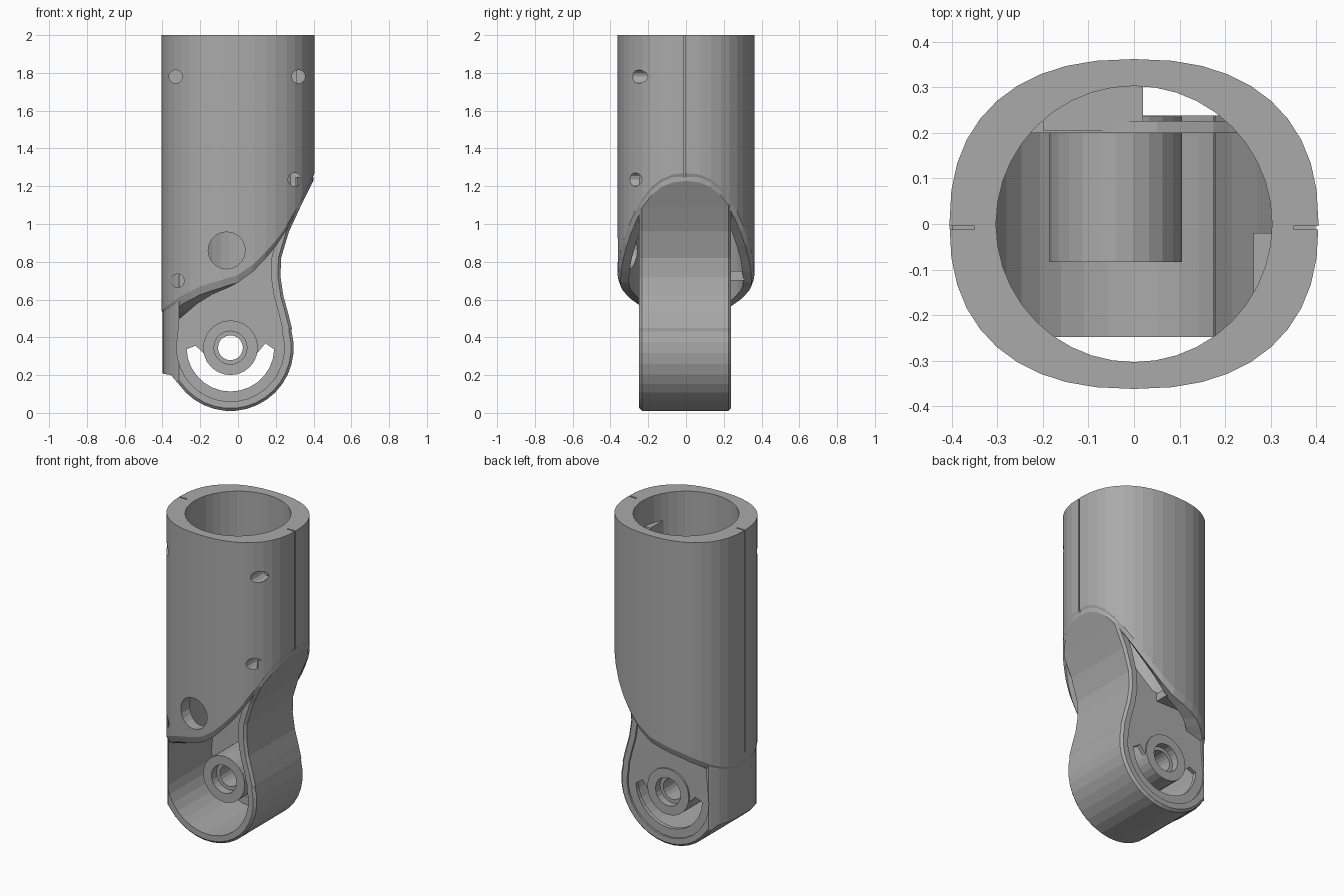
import bpy, bmesh
from math import sin, cos, pi, radians
from mathutils import Matrix

cube = bpy.data.objects.get("Cube")
if cube:
    bpy.data.objects.remove(cube, do_unlink=True)

grey = bpy.data.materials.new("plain_grey")
grey.use_nodes = True
grey.diffuse_color = (0.4, 0.4, 0.4, 1)
grey.node_tree.nodes["Principled BSDF"].inputs["Base Color"].default_value = (0.4, 0.4, 0.4, 1)

PIVOT = (-0.04, 0.345)


def finish(name, bm):
    bmesh.ops.recalc_face_normals(bm, faces=bm.faces)
    mesh = bpy.data.meshes.new(name)
    bm.to_mesh(mesh)
    bm.free()
    mesh.materials.append(grey)
    ob = bpy.data.objects.new(name, mesh)
    bpy.context.collection.objects.link(ob)
    return ob


def prism(name, outline, y0, y1):
    """Extrude an x-z outline along y."""
    bm = bmesh.new()
    face = bm.faces.new([bm.verts.new((x, y0, z)) for x, z in outline])
    new = bmesh.ops.extrude_face_region(bm, geom=[face])["geom"]
    bmesh.ops.translate(bm, vec=(0, y1 - y0, 0),
                        verts=[g for g in new if isinstance(g, bmesh.types.BMVert)])
    return finish(name, bm)


def arc(radius, a0, a1, n, centre=PIVOT):
    angles = [radians(a0 + (a1 - a0) * i / n) for i in range(n + 1)]
    return [(centre[0] + radius * cos(a), centre[1] + radius * sin(a)) for a in angles]


def rod(name, centre, radius, y0, y1, n=20):
    return prism(name, arc(radius, 0, 360, n, centre)[:-1], y0, y1)


def box(name, x0, x1, y0, y1, z0, z1):
    return prism(name, [(x0, z0), (x1, z0), (x1, z1), (x0, z1)], y0, y1)


def apply(ob, mod):
    bpy.context.view_layer.objects.active = ob
    bpy.ops.object.modifier_apply(modifier=mod.name)


def boolean(ob, cutter, operation="DIFFERENCE"):
    cutter.hide_render = True
    mod = ob.modifiers.new("cut", "BOOLEAN")
    mod.operation, mod.solver, mod.object = operation, "EXACT", cutter
    apply(ob, mod)
    bpy.data.objects.remove(cutter, do_unlink=True)


def oval(a, scale=1.0):
    """Rounded, slightly flattened tube outline."""
    def power(v):
        return (abs(v) ** (2 / 2.35)) * (1 if v >= 0 else -1)
    return 0.405 * scale * power(cos(a)), 0.362 * scale * power(sin(a))


SWEEP = [(-0.41, 0.50), (-0.3, 0.58), (-0.2, 0.63), (0, 0.69), (0.1, 0.76),
         (0.2, 0.87), (0.27, 0.97), (0.33, 1.08), (0.41, 1.24)]


def sweep(x):
    """Height of the tube's slanted lower edge."""
    for (xa, za), (xb, zb) in zip(SWEEP, SWEEP[1:]):
        if x <= xb:
            return za + (zb - za) * (x - xa) / (xb - xa)
    return SWEEP[-1][1]


# Sleeve: oval outside, round bore, slanted and chamfered lower edge
bm = bmesh.new()
N = 40
columns = []
for i in range(N):
    a = 2 * pi * i / N
    ox, oy = oval(a)
    lx, ly = oval(a, 0.96)
    ix, iy = 0.303 * cos(a), 0.303 * sin(a)
    z = sweep(ox)
    columns.append([bm.verts.new(p) for p in (
        (ox, oy, 2), (ox, oy, z + 0.04), (lx, ly, z), (ix, iy, z), (ix, iy, 2))])
for i in range(N):
    a, b = columns[i], columns[(i + 1) % N]
    for j in range(5):
        k = (j + 1) % 5
        bm.faces.new((a[j], a[k], b[k], b[j]))
sleeve = finish("sleeve", bm)

# Access hole and screw holes in the front of the sleeve
boolean(sleeve, rod("access_cutter", (-0.06, 0.86), 0.098, -0.5, -0.1))
for x, z in ((-0.33, 1.78), (0.32, 1.78), (0.3, 1.235), (-0.32, 0.7)):
    boolean(sleeve, rod("screw_cutter", (x, z), 0.036, -0.5, -0.12, 12))

# Parting seams on both sides
for x, low in ((0.4, 1.05), (-0.4, 0.6)):
    boolean(sleeve, box("seam_cutter", x - 0.05, x + 0.05, -0.012, -0.004, low, 2.1))
boolean(sleeve, box("seam_step_cutter", 0.33, 0.45, -0.24, -0.004, 1.035, 1.043))

# Knuckle: round end, narrow neck on the right, straight column on the left
neck = [(0.285, 0.45), (0.265, 0.53), (0.24, 0.62), (0.225, 0.72), (0.228, 0.82),
        (0.27, 0.96), (0.33, 1.09), (0.405, 1.24)]
outer = arc(0.335, 215, 375, 16) + neck + [(0.405, 1.32), (-0.41, 1.32), (-0.41, 0.21), (-0.355, 0.2)]
knuckle = prism("knuckle", outer, -0.248, 0.238)
bev = knuckle.modifiers.new("soft_edge", "BEVEL")
bev.width, bev.segments, bev.limit_method, bev.angle_limit = 0.014, 1, "ANGLE", radians(60)
apply(knuckle, bev)

# Trim the knuckle to the sleeve outline
bm = bmesh.new()
face = bm.faces.new([bm.verts.new((*oval(2 * pi * i / N, 0.985), -0.1)) for i in range(N)])
new = bmesh.ops.extrude_face_region(bm, geom=[face])["geom"]
bmesh.ops.translate(bm, vec=(0, 0, 1.35), verts=[g for g in new if isinstance(g, bmesh.types.BMVert)])
boolean(knuckle, finish("trim", bm), "INTERSECT")

# Open cavity, leaving a back plate, with a shallow recess behind it
inner = arc(0.285, 180, 375, 18) + [(x - 0.05, z) for x, z in neck[:5]] + [
    (0.215, 0.96), (0.27, 1.09), (0.305, 1.2), (0.305, 1.5), (-0.31, 1.5), (-0.31, 0.5)]
boolean(knuckle, prism("cavity_cutter", inner, -0.5, 0.2))
boolean(knuckle, prism("recess_cutter", inner, 0.226, 0.5))
boolean(knuckle, prism("plate_top_cutter",
                       [(-0.31, 0.72), (0.05, 0.76), (0.175, 0.86), (0.21, 0.96), (0.27, 1.09),
                        (0.305, 1.2), (0.305, 1.5), (-0.31, 1.5)], 0.15, 0.5))

# Curved slot below the pivot
slot = arc(0.232, 182, 358, 14) + arc(0.19, 366, 368, 1) + arc(0.14, 345, 195, 14) + arc(0.18, 178, 176, 1)
boolean(knuckle, prism("slot_cutter", slot, 0.1, 0.5))

# Pivot boss with a stepped bore
boolean(knuckle, rod("bore_clearance", PIVOT, 0.1, 0.1, 0.5))
boss = rod("pivot_boss", PIVOT, 0.145, -0.083, 0.236, 24)
boolean(boss, rod("bore_cutter", PIVOT, 0.066, -0.5, 0.5))
boolean(boss, rod("front_counterbore", PIVOT, 0.088, -0.5, -0.03))
boolean(boss, rod("rear_counterbore", PIVOT, 0.088, 0.19, 0.5))

# Bridge joining the back plate to the sleeve, and a stop inside the bore
box("back_bridge", -0.2, 0.02, 0.205, 0.315, 0.7, 0.75)
box("inner_stop", 0.262, 0.31, -0.15, -0.02, 1.68, 1.83)
